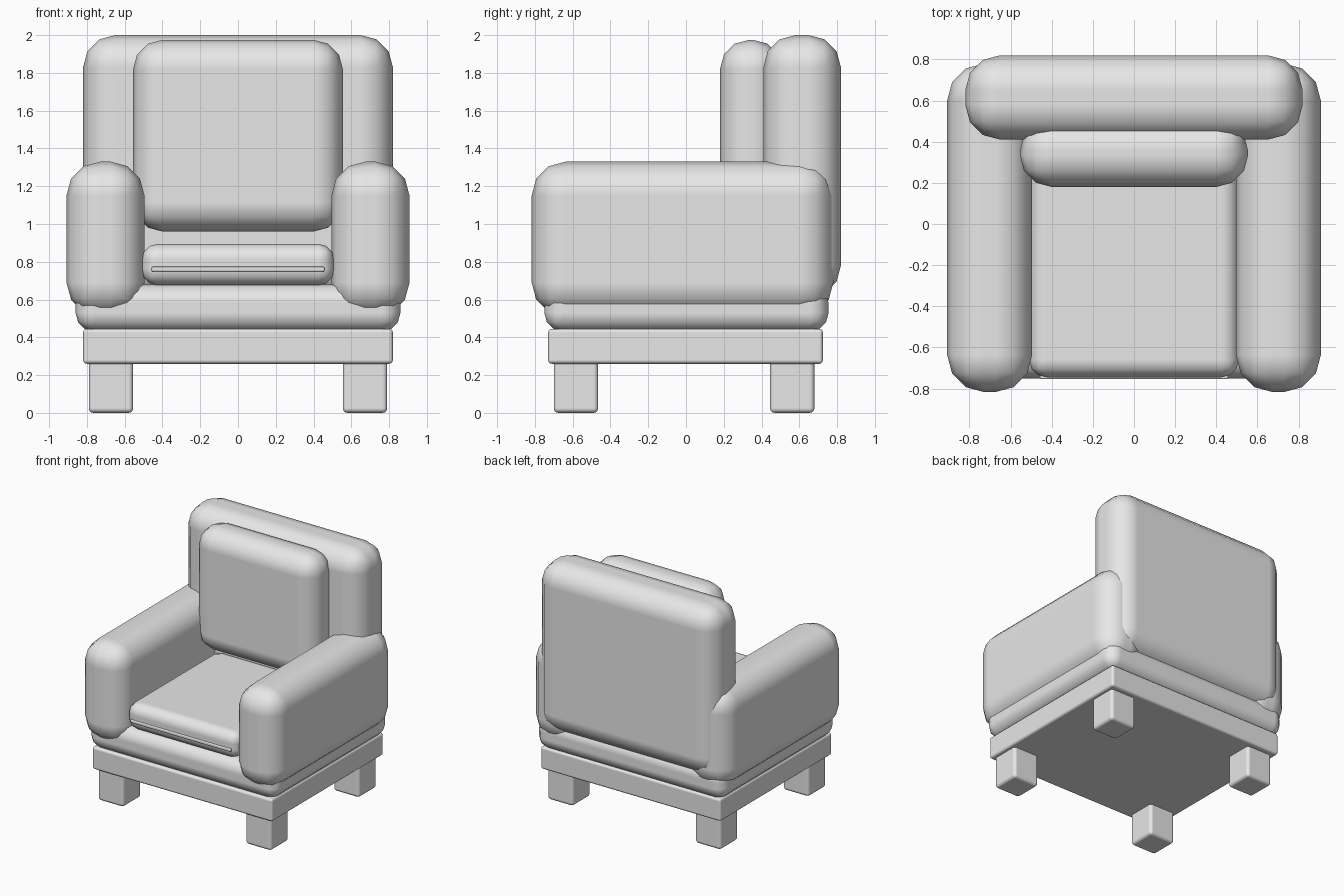
import bpy

cube = bpy.data.objects.get("Cube")
if cube:
    bpy.data.objects.remove(cube, do_unlink=True)

# One plain upholstery colour
grey = bpy.data.materials.new("light_grey")
grey.use_nodes = True
COLOUR = (0.8, 0.8, 0.8, 1)
grey.diffuse_color = COLOUR
for node in grey.node_tree.nodes:
    if node.type == 'BSDF_PRINCIPLED':
        node.inputs["Base Color"].default_value = COLOUR


def rounded_box(name, x, y, z, radius, segments=3):
    """Box between the (min, max) pairs, with rounded edges."""
    spans = (x, y, z)
    bpy.ops.mesh.primitive_cube_add(size=1, location=[(a + b) / 2 for a, b in spans])
    box = bpy.context.object
    box.name = name
    box.scale = [b - a for a, b in spans]
    bpy.ops.object.transform_apply(location=False, rotation=False, scale=True)
    box.data.materials.append(grey)
    bevel = box.modifiers.new("rounding", 'BEVEL')
    bevel.width = radius
    bevel.segments = segments
    bevel.use_clamp_overlap = True
    bevel.harden_normals = True
    for face in box.data.polygons:
        face.use_smooth = True
    return box


# Legs and arms, left and right
for side, s in (("left", 1), ("right", -1)):
    leg_x = sorted((s * 0.555, s * 0.79))
    rounded_box(f"front_leg_{side}", leg_x, (-0.70, -0.465), (0, 0.28), 0.025)
    rounded_box(f"back_leg_{side}", leg_x, (0.445, 0.68), (0, 0.28), 0.025)
    arm_x = sorted((s * 0.495, s * 0.908))
    rounded_box(f"arm_{side}", arm_x, (-0.817, 0.78), (0.51, 1.33), 0.18)

# Frame and base
rounded_box("frame", (-0.82, 0.82), (-0.73, 0.725), (0.26, 0.445), 0.02)
rounded_box("base_cushion", (-0.86, 0.86), (-0.75, 0.755), (0.43, 0.68), 0.1)

# Seat with its front piping
rounded_box("seat_cushion", (-0.51, 0.51), (-0.745, 0.45), (0.675, 0.895), 0.085)
rounded_box("seat_piping", (-0.458, 0.458), (-0.754, -0.73), (0.748, 0.774), 0.008, 2)

# Backrest and loose back cushion
rounded_box("backrest", (-0.82, 0.82), (0.41, 0.82), (0.61, 2.0), 0.17)
rounded_box("back_cushion", (-0.555, 0.555), (0.18, 0.51), (0.96, 1.975), 0.155)
